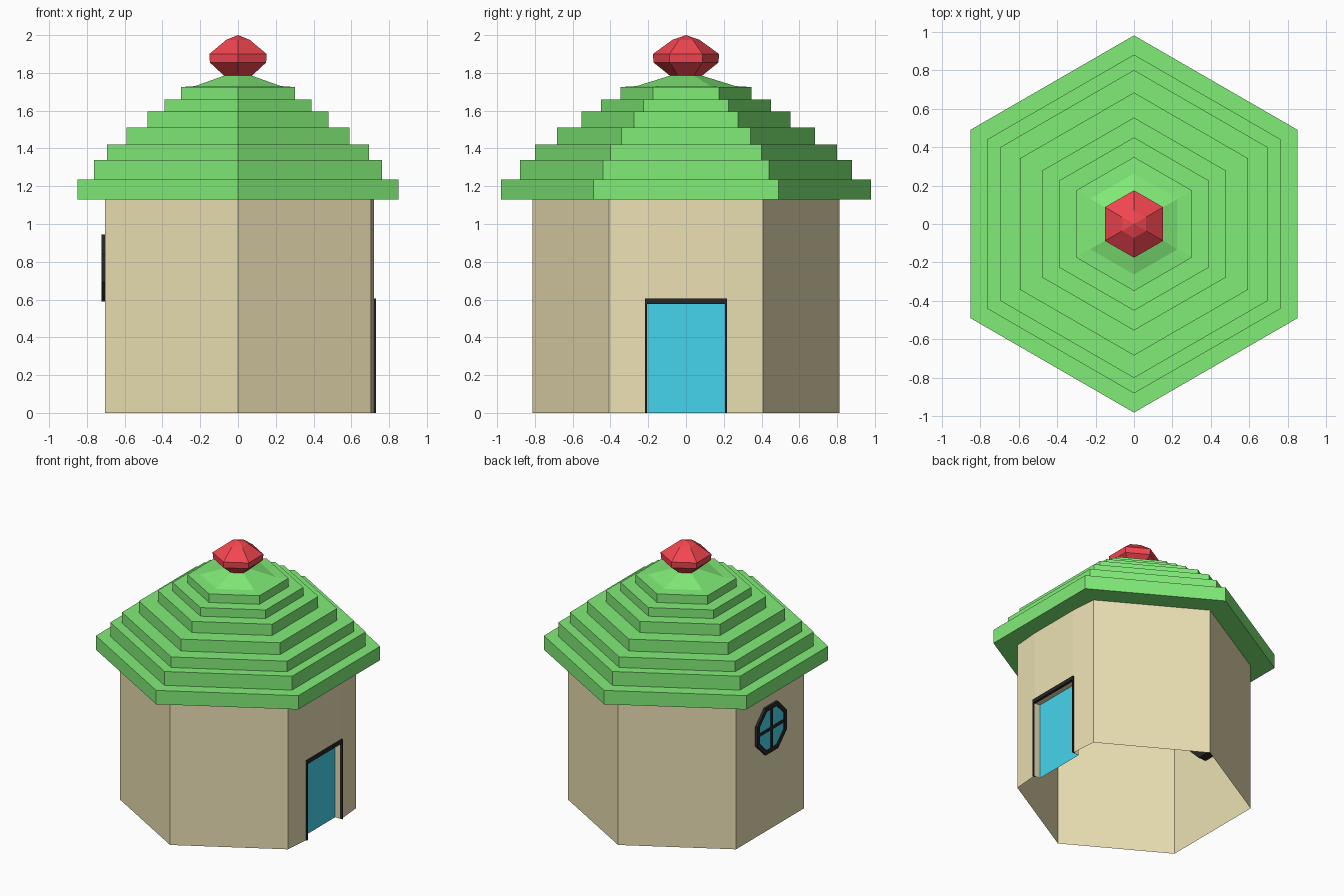
import bpy, bmesh, math

if "Cube" in bpy.data.objects:
    bpy.data.objects.remove(bpy.data.objects["Cube"])


def material(name, rgb):
    m = bpy.data.materials.new(name)
    m.diffuse_color = (*rgb, 1)
    m.use_nodes = True
    m.node_tree.nodes["Principled BSDF"].inputs["Base Color"].default_value = m.diffuse_color
    return m


TAN = material("tan_plaster", (0.84, 0.75, 0.455))
GREEN = material("green_tiles", (0.22, 0.84, 0.185))
RED = material("red_paint", (0.9, 0.06, 0.08))
BLUE = material("blue_paint", (0.06, 0.66, 0.85))
BLACK = material("black_trim", (0.02, 0.02, 0.02))


def finish(name, bm, mat, normals=True):
    bmesh.ops.remove_doubles(bm, verts=bm.verts, dist=1e-5)
    if normals:
        bmesh.ops.recalc_face_normals(bm, faces=bm.faces)
    me = bpy.data.meshes.new(name)
    bm.to_mesh(me)
    bm.free()
    me.materials.append(mat)
    ob = bpy.data.objects.new(name, me)
    bpy.context.collection.objects.link(ob)
    return ob


def face(bm, pts):
    return bm.faces.new([bm.verts.new(p) for p in pts])


def hex_point(r, k, z):
    a = math.radians(30 + 60 * k)
    return (r * math.cos(a), r * math.sin(a), z)


def hex_lathe(name, profile, mat):
    """Six-sided skin through (corner radius, height) points."""
    bm = bmesh.new()
    for (r0, z0), (r1, z1) in zip(profile, profile[1:]):
        for k in range(6):
            pts = [hex_point(r0, k, z0), hex_point(r0, k + 1, z0)]
            pts += [hex_point(r1, k + 1, z1), hex_point(r1, k, z1)] if r1 else [(0, 0, z1)]
            face(bm, pts)
    return finish(name, bm, mat)


def box(name, lo, hi, mat):
    bm = bmesh.new()
    bmesh.ops.create_cube(bm, size=1)
    for v in bm.verts:
        v.co = [(a + b) / 2 + c * (b - a) for a, b, c in zip(lo, hi, v.co)]
    return finish(name, bm, mat)


# Walls: five plain sides, open underneath, plus the door side
R, H = 0.813, 1.13
DX, DY, DZ, BACK = 0.72, 0.207, 0.58, 0.67
bm = bmesh.new()
for k in range(5):
    face(bm, [hex_point(R, k, 0), hex_point(R, k + 1, 0),
              hex_point(R, k + 1, H), hex_point(R, k, H)])
cx, cy, _ = hex_point(R, 0, 0)
for s in (-1, 1):
    face(bm, [(cx, s * cy, 0), (DX, s * DY, 0), (DX, s * DY, DZ),
              (DX, s * DY, H), (cx, s * cy, H)][::-s])
    # door jamb
    face(bm, [(DX, s * DY, 0), (BACK, s * DY, 0), (BACK, s * DY, DZ), (DX, s * DY, DZ)][::-s])
face(bm, [(DX, -DY, DZ), (DX, DY, DZ), (DX, DY, H), (DX, -DY, H)])
face(bm, [(DX, -DY, DZ), (BACK, -DY, DZ), (BACK, DY, DZ), (DX, DY, DZ)])
finish("walls", bm, TAN)

# Recessed door and its frame
bm = bmesh.new()
face(bm, [(BACK, -DY, 0), (BACK, DY, 0), (BACK, DY, DZ), (BACK, -DY, DZ)])
finish("door", bm, BLUE, normals=False)
for s, side in ((-1, "left"), (1, "right")):
    y0, y1 = sorted((s * DY, s * (DY + 0.009)))
    box("door_frame_" + side, (0.71, y0, 0), (0.73, y1, 0.605), BLACK)
box("door_frame_top", (0.71, -DY, 0.577), (0.73, DY, 0.605), BLACK)

# Stepped roof: one hollow skin starting at the wall top
steps = [(0.98, 1.235), (0.88, 1.34), (0.80, 1.42), (0.683, 1.51),
         (0.553, 1.595), (0.45, 1.66), (0.348, 1.725)]
profile, z = [(R, H)], H
for r, top in steps:
    profile += [(r, z), (r, top)]
    z = top
profile += [(0.262, 1.73), (0.085, 1.785)]
hex_lathe("roof", profile, GREEN)

# Finial
hex_lathe("finial", [(0.085, 1.785), (0.172, 1.855), (0.175, 1.9),
                     (0.072, 1.975), (0, 2.0)], RED)

# Octagonal window on the side opposite the door
WZ, WR, FRONT, INNER = 0.767, 0.192, -0.722, -0.64


def oct_point(r, k, x):
    a = math.radians(22.5 + 45 * k)
    return (x, r * math.cos(a), WZ + r * math.sin(a))


bm = bmesh.new()
r_in, glass_x = 0.16, -0.714
for k in range(8):
    ring = [(WR, INNER), (WR, FRONT), (r_in, FRONT), (r_in, glass_x)]
    for (ra, xa), (rb, xb) in zip(ring, ring[1:]):
        face(bm, [oct_point(ra, k, xa), oct_point(ra, k + 1, xa),
                  oct_point(rb, k + 1, xb), oct_point(rb, k, xb)])
face(bm, [oct_point(WR, k, INNER) for k in range(8)])
finish("window_frame", bm, BLACK)

bm = bmesh.new()
face(bm, [oct_point(r_in, -k, glass_x) for k in range(8)])
finish("window_glass", bm, BLUE, normals=False)

w, a = 0.011, r_in * math.cos(math.radians(22.5))
box("window_bar_across", (FRONT + 0.002, -a, WZ - w), (glass_x, a, WZ + w), BLACK)
box("window_bar_upright", (FRONT + 0.002, -w, WZ - a), (glass_x, w, WZ + a), BLACK)
